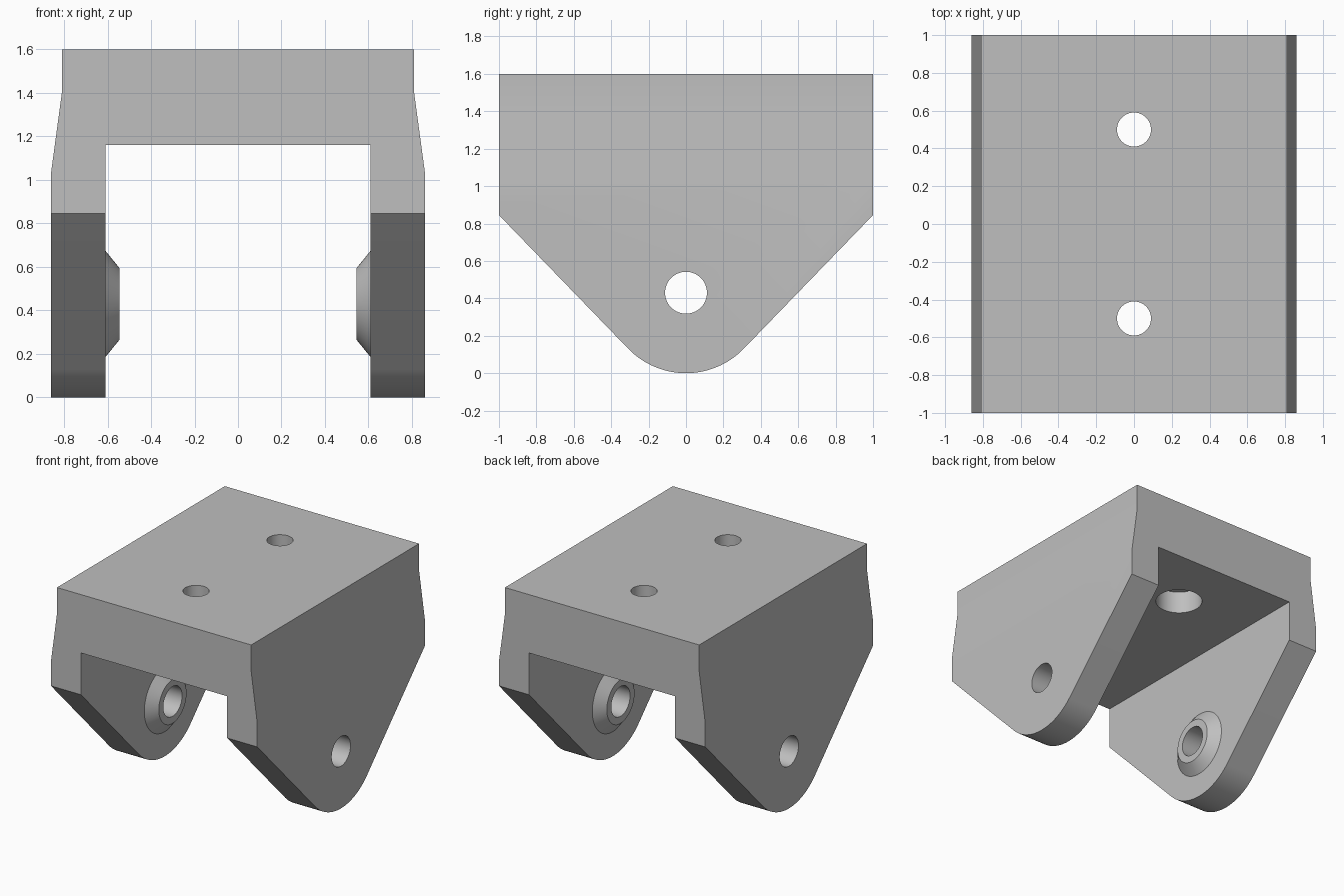
import bpy, bmesh
from math import radians, sin, cos, pi
from mathutils import Matrix, Vector

cube = bpy.data.objects.get("Cube")
if cube:
    bpy.data.objects.remove(cube, do_unlink=True)

grey = bpy.data.materials.new("plain_grey")
grey.use_nodes = True
GREY = (0.52, 0.52, 0.52, 1)
grey.diffuse_color = GREY
grey.node_tree.nodes["Principled BSDF"].inputs["Base Color"].default_value = GREY

PIN_Z = 0.43      # height of the pivot axis, also the radius of the leg tip
TOP_Z = 1.6
CEILING_Z = 1.16
INNER_X = 0.61


def finish(name, bm):
    bmesh.ops.recalc_face_normals(bm, faces=bm.faces)
    mesh = bpy.data.meshes.new(name)
    bm.to_mesh(mesh)
    bm.free()
    mesh.materials.append(grey)
    obj = bpy.data.objects.new(name, mesh)
    bpy.context.collection.objects.link(obj)
    return obj


def prism(name, points, travel):
    """Extrude a flat outline of 3D points along a vector."""
    bm = bmesh.new()
    face = bm.faces.new([bm.verts.new(p) for p in points])
    new = bmesh.ops.extrude_face_region(bm, geom=[face])["geom"]
    verts = [v for v in new if isinstance(v, bmesh.types.BMVert)]
    bmesh.ops.translate(bm, verts=verts, vec=travel)
    return finish(name, bm)


def lathe(name, start, end, r1, r2):
    """Cylinder or cone between two points."""
    start, end = Vector(start), Vector(end)
    axis = end - start
    turn = axis.to_track_quat("Z", "Y").to_matrix().to_4x4()
    bm = bmesh.new()
    bmesh.ops.create_cone(bm, cap_ends=True, segments=64, radius1=r1, radius2=r2,
                          depth=axis.length,
                          matrix=Matrix.Translation((start + end) / 2) @ turn)
    return finish(name, bm)


def combine(target, tool, operation):
    """Apply a boolean and discard the helper."""
    tool.hide_render = True
    mod = target.modifiers.new(operation.lower(), "BOOLEAN")
    mod.operation = operation
    mod.solver = "EXACT"
    mod.object = tool
    bpy.context.view_layer.objects.active = target
    bpy.ops.object.modifier_apply(modifier=mod.name)
    bpy.data.objects.remove(tool, do_unlink=True)


# Fork: U-shaped front outline with outward flaring cheeks
half = [(INNER_X, CEILING_Z), (INNER_X, -0.1), (0.86, -0.1),
        (0.86, 1.03), (0.81, 1.4), (0.81, TOP_Z)]
outline = half + [(-x, z) for x, z in reversed(half)]
bracket = prism("fork_bracket", [(x, -1, z) for x, z in outline], (0, 2, 0))

# Side outline: straight shoulders tapering to a round tip
tip = [(PIN_Z * sin(a), PIN_Z - PIN_Z * cos(a))
       for a in (radians(-45.5 + 91 * i / 32) for i in range(33))]
side = [(-1, 1.8), (-1, 0.845)] + tip + [(1, 0.845), (1, 1.8)]
combine(bracket, prism("side_trim", [(-1, y, z) for y, z in side], (2, 0, 0)), "INTERSECT")

# Tapered bosses on the inner faces of the legs
for s in (-1, 1):
    boss = lathe("boss", (s * INNER_X, 0, PIN_Z), (s * 0.545, 0, PIN_Z), 0.245, 0.165)
    root = lathe("boss_root", (s * 0.7, 0, PIN_Z), (s * INNER_X, 0, PIN_Z), 0.245, 0.245)
    combine(boss, root, "UNION")
    combine(bracket, boss, "UNION")

# Pivot hole through both legs
combine(bracket, lathe("pin_hole", (-1, 0, PIN_Z), (1, 0, PIN_Z), 0.112, 0.112), "DIFFERENCE")

# Bolt holes in the top, counterbored from below
for y in (-0.5, 0.5):
    combine(bracket, lathe("bolt_hole", (0, y, 1), (0, y, 1.8), 0.09, 0.09), "DIFFERENCE")
    combine(bracket, lathe("counterbore", (0, y, 1), (0, y, CEILING_Z + 0.17), 0.165, 0.165),
            "DIFFERENCE")

# Smooth the curved surfaces, keep the edges crisp
bpy.ops.object.select_all(action="DESELECT")
bracket.select_set(True)
bpy.context.view_layer.objects.active = bracket
bpy.ops.object.shade_smooth_by_angle(angle=radians(20))
